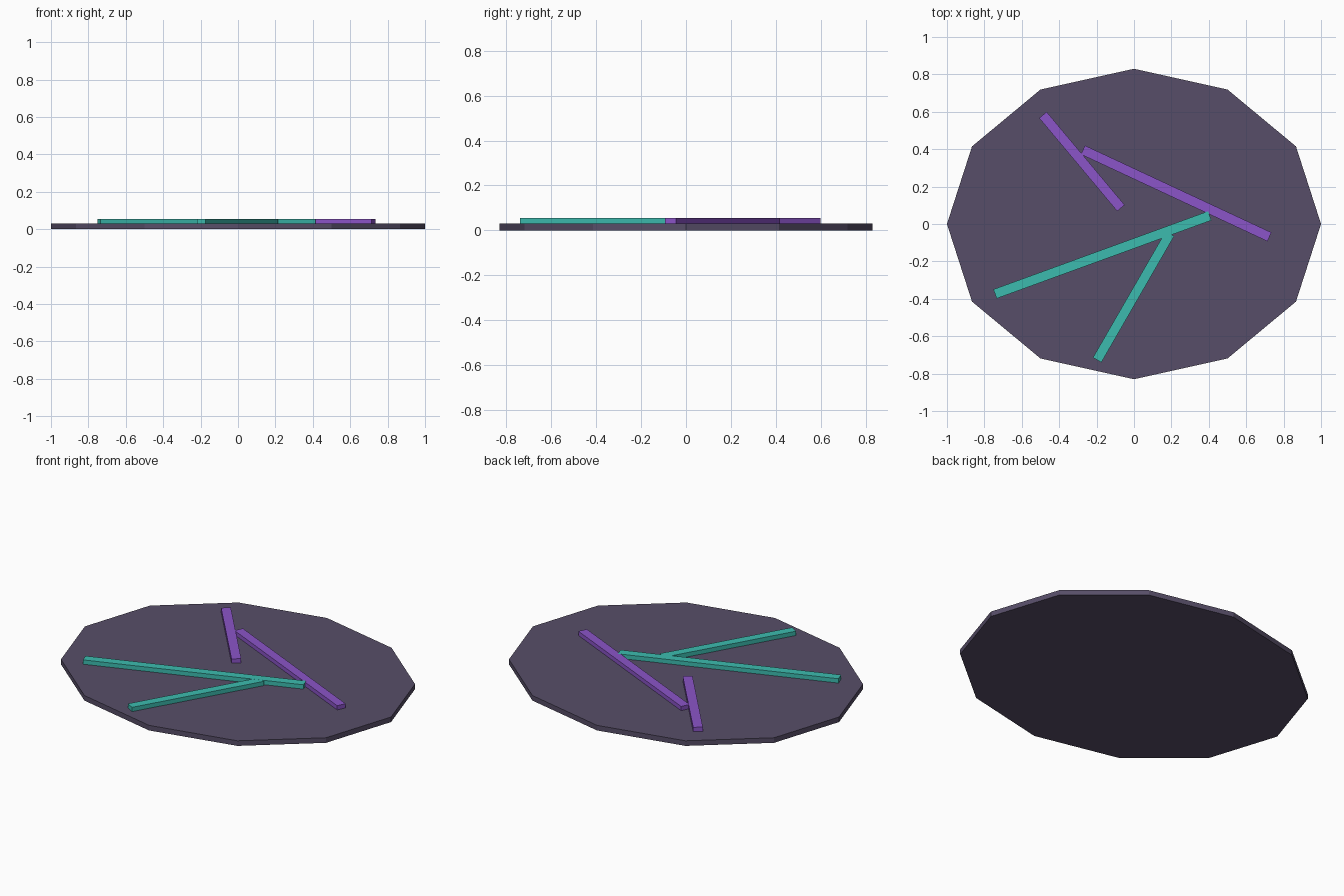
import bpy
import math
from mathutils import Vector

cube = bpy.data.objects.get("Cube")
if cube:
    bpy.data.objects.remove(cube, do_unlink=True)


def make_material(name, rgb):
    mat = bpy.data.materials.new(name)
    mat.use_nodes = True
    mat.diffuse_color = (*rgb, 1)
    mat.node_tree.nodes["Principled BSDF"].inputs["Base Color"].default_value = (*rgb, 1)
    return mat


slate = make_material("slate purple", (0.095, 0.076, 0.138))
teal = make_material("teal", (0.046, 0.50, 0.43))
violet = make_material("violet", (0.26, 0.09, 0.58))

BASE_TOP = 0.03
STRIP_TOP = 0.055
STRIP_WIDTH = 0.052

# Flat twelve-sided oval base
bpy.ops.mesh.primitive_cylinder_add(vertices=12, radius=1, depth=BASE_TOP,
                                    location=(0, 0, BASE_TOP / 2))
base = bpy.context.object
base.name = "base_plate"
base.scale.y = 0.83
base.data.materials.append(slate)


def strip(name, start, end, mat, lift=0):
    """Lay a square-ended bar on the base between two points."""
    a, b = Vector(start), Vector(end)
    run, mid = b - a, (a + b) / 2
    height = STRIP_TOP - BASE_TOP + lift
    bpy.ops.mesh.primitive_cube_add(size=1, location=(mid.x, mid.y, BASE_TOP + height / 2),
                                    rotation=(0, 0, math.atan2(run.y, run.x)))
    bar = bpy.context.object
    bar.name = name
    bar.scale = (run.length, STRIP_WIDTH, height)
    bar.data.materials.append(mat)


# Crossing strips; the teal pair sits a hair higher where it meets the violet one
strip("short_violet_strip", (-0.487, 0.583), (-0.07, 0.085), violet)
strip("long_violet_strip", (-0.273, 0.396), (0.724, -0.069), violet)
strip("long_teal_strip", (-0.743, -0.374), (0.405, 0.044), teal, 0.0006)
strip("short_teal_strip", (-0.197, -0.727), (0.192, -0.052), teal, 0.0003)
